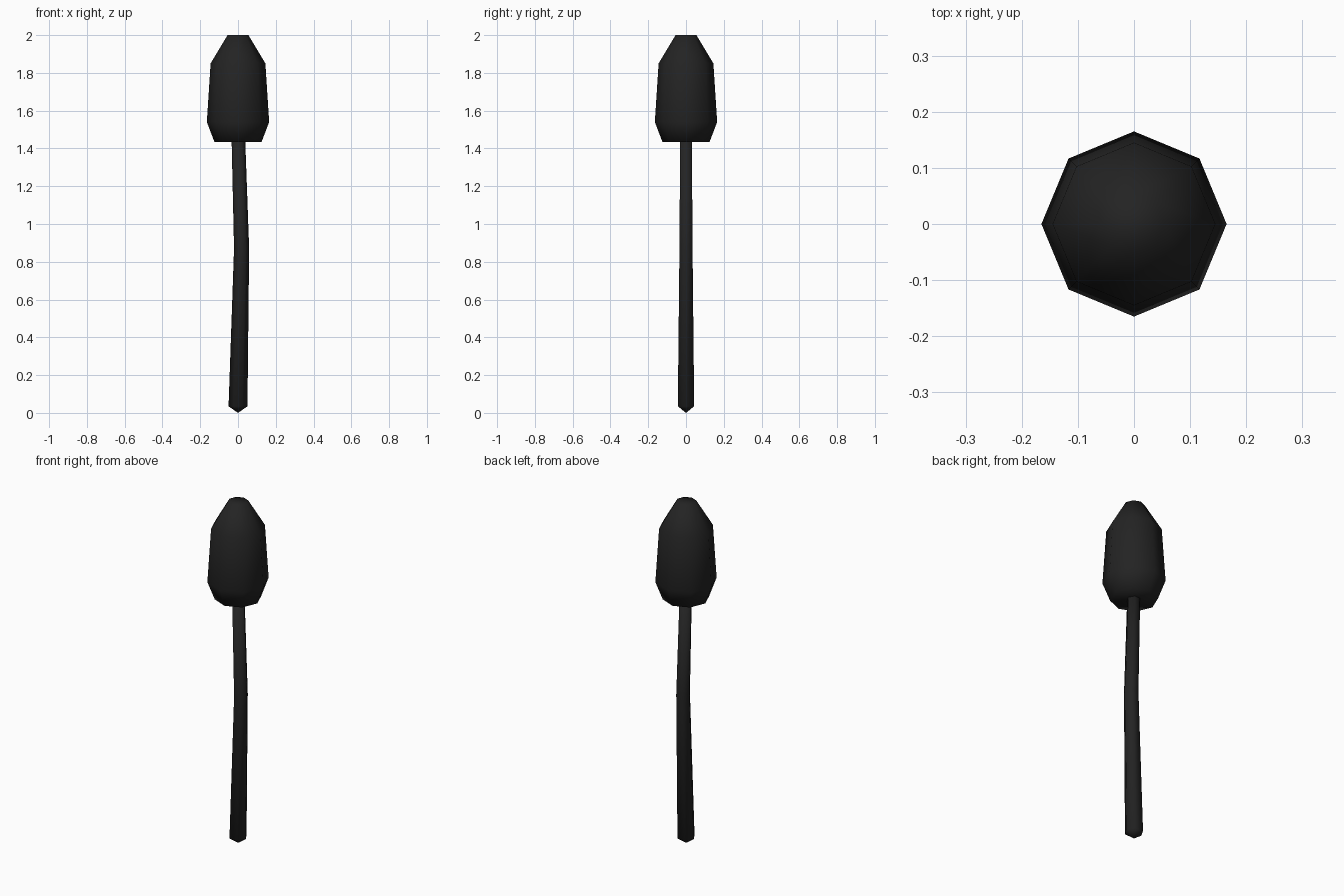
import bpy, bmesh, math

if "Cube" in bpy.data.objects:
    bpy.data.objects.remove(bpy.data.objects["Cube"], do_unlink=True)

black = bpy.data.materials.new("charcoal_black")
black.use_nodes = True
COLOUR = (0.017, 0.017, 0.017, 1.0)
black.diffuse_color = COLOUR
bsdf = black.node_tree.nodes["Principled BSDF"]
bsdf.inputs["Base Color"].default_value = COLOUR
bsdf.inputs["Roughness"].default_value = 0.8


def loft(name, sides, rings, tip=None):
    """Skin rings of (centre x, z, radius); an optional tip point closes the bottom."""
    bm = bmesh.new()
    loops = []
    for cx, z, r in rings:
        angles = [2 * math.pi * i / sides for i in range(sides)]
        loops.append([bm.verts.new((cx + r * math.cos(a), r * math.sin(a), z)) for a in angles])
    for low, high in zip(loops, loops[1:]):
        for i in range(sides):
            j = (i + 1) % sides
            bm.faces.new((low[i], low[j], high[j], high[i]))
    bm.faces.new(loops[-1])
    if tip:
        point = bm.verts.new(tip)
        for i in range(sides):
            bm.faces.new((point, loops[0][(i + 1) % sides], loops[0][i]))
    else:
        bm.faces.new(loops[0][::-1])
    for face in bm.faces:
        face.smooth = True
    mesh = bpy.data.meshes.new(name)
    bm.to_mesh(mesh)
    bm.free()
    mesh.materials.append(black)
    obj = bpy.data.objects.new(name, mesh)
    bpy.context.collection.objects.link(obj)
    return obj


# Slightly bent six-sided stem with a pointed foot
loft("stem", 6, [(0, 0.035, 0.05), (0.019, 0.87, 0.04), (0.002, 1.45, 0.036)], tip=(0, 0, 0))

# Eight-sided bud tapering to a small flat top
loft("bud_head", 8, [(0, 1.435, 0.125), (0, 1.54, 0.165), (0, 1.85, 0.145), (0, 2.0, 0.055)])
